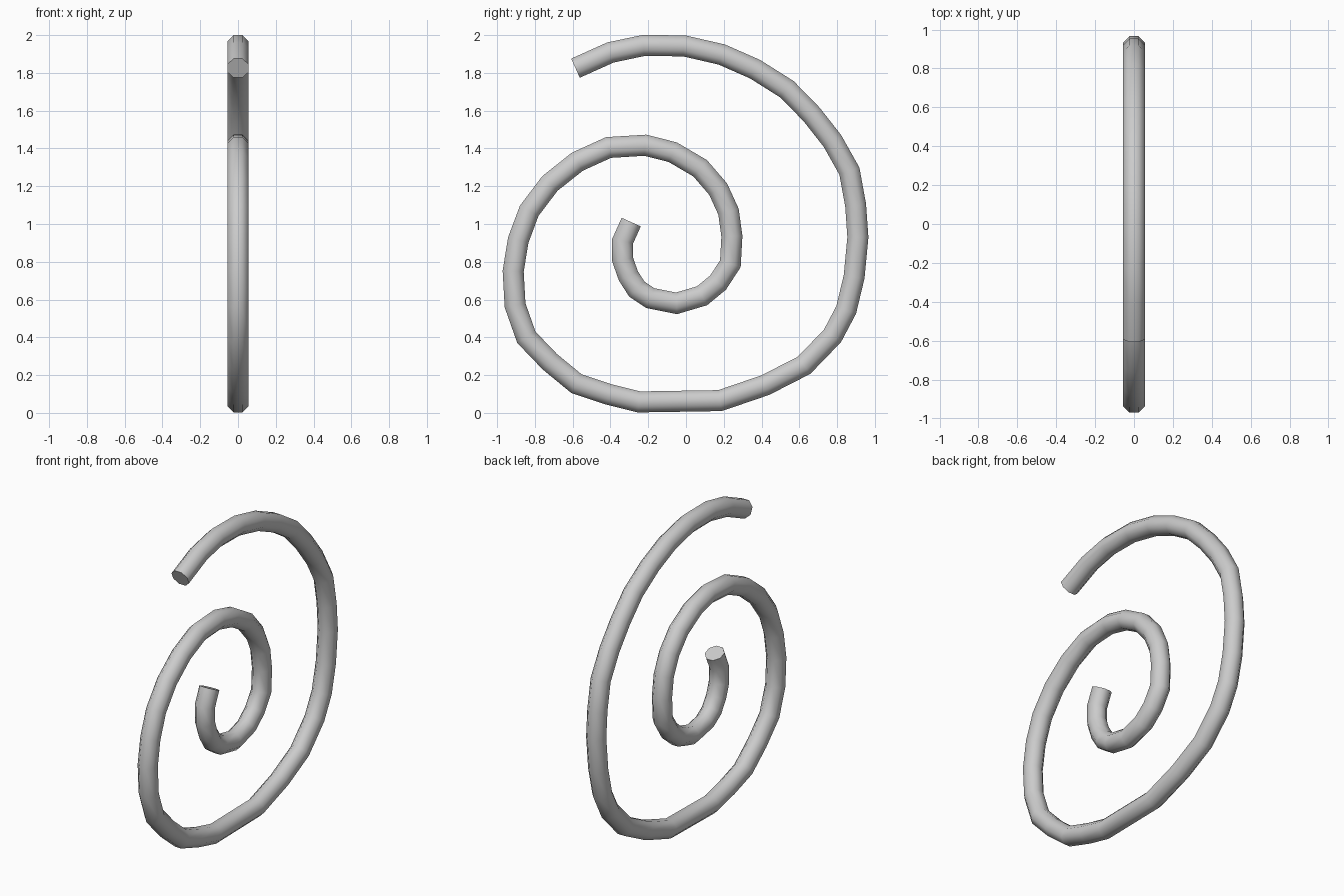
import bpy, bmesh, math
from mathutils import Vector

if "Cube" in bpy.data.objects:
    bpy.data.objects.remove(bpy.data.objects["Cube"])

# Spiral centreline in the y-z plane, from the inner end to the outer end
PATH = [(-.29, 1.01), (-.335, .91), (-.335, .81), (-.305, .725), (-.26, .655),
        (-.19, .608), (-.05, .58), (.085, .62), (.17, .69), (.235, .79),
        (.243, .935), (.225, 1.065), (.17, 1.185), (.075, 1.295), (-.07, 1.38),
        (-.215, 1.417), (-.41, 1.405), (-.575, 1.33), (-.72, 1.215), (-.83, 1.07),
        (-.888, .915), (-.915, .75), (-.905, .57), (-.845, .40), (-.72, .27),
        (-.58, .155), (-.41, .098), (-.25, .058), (.18, .065), (.42, .147),
        (.625, .252), (.775, .407), (.848, .545), (.89, .72), (.91, .93),
        (.898, 1.10), (.865, 1.28), (.775, 1.44), (.665, 1.58), (.535, 1.713),
        (.365, 1.82), (.19, 1.897), (-.01, 1.943), (-.225, 1.945), (-.40, 1.908),
        (-.585, 1.825)]
SIDES = 8
RADIUS = 0.0555 / math.cos(math.pi / SIDES)   # flats face sideways and outwards

pts = [Vector((0, y, z)) for y, z in PATH]
bm = bmesh.new()

# One mitred octagonal ring per path point
rings = []
for i, p in enumerate(pts):
    a = (p - pts[max(i - 1, 0)]).normalized()
    b = (pts[min(i + 1, len(pts) - 1)] - p).normalized()
    t = (a + b).normalized()
    normal = Vector((0, -t.z, t.y)) / max(a.dot(t), b.dot(t))
    ring = []
    for k in range(SIDES):
        ang = (k + 0.5) * math.tau / SIDES
        ring.append(bm.verts.new(p + RADIUS * (Vector((math.cos(ang), 0, 0)) + normal * math.sin(ang))))
    rings.append(ring)

# Tube walls and end caps
for r, s in zip(rings, rings[1:]):
    for k in range(SIDES):
        n = (k + 1) % SIDES
        bm.faces.new((r[k], r[n], s[n], s[k]))
bm.faces.new(rings[0])
bm.faces.new(rings[-1])
bmesh.ops.recalc_face_normals(bm, faces=bm.faces[:])
for f in bm.faces:
    f.smooth = True

mesh = bpy.data.meshes.new("spiral_tube")
bm.to_mesh(mesh)
bm.free()
obj = bpy.data.objects.new("spiral_tube", mesh)
bpy.context.collection.objects.link(obj)
bpy.context.view_layer.objects.active = obj
obj.select_set(True)
bpy.ops.object.shade_smooth_by_angle(angle=math.radians(60))
